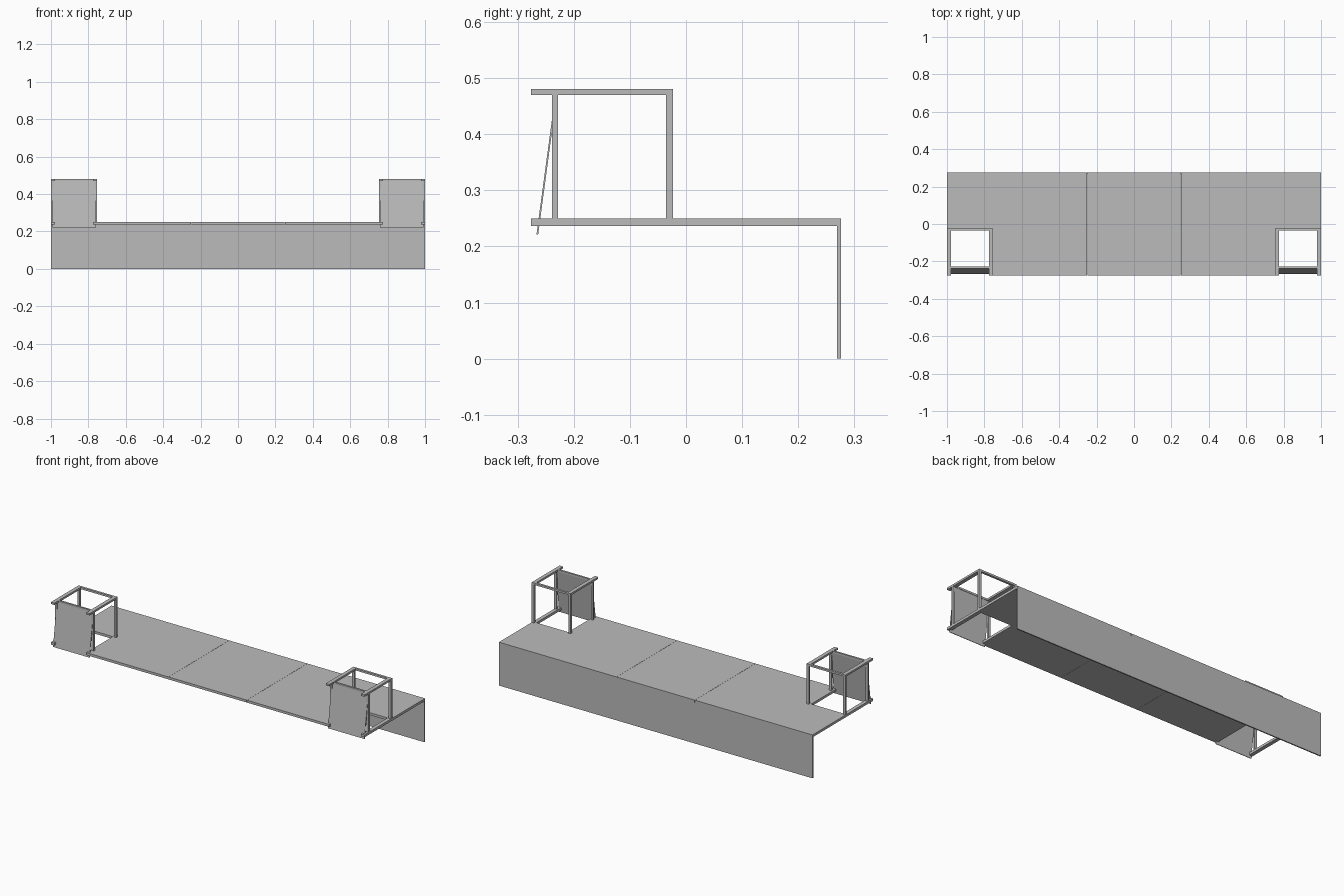
import bpy, bmesh
from mathutils import Matrix

if "Cube" in bpy.data.objects:
    bpy.data.objects.remove(bpy.data.objects["Cube"])

grey = bpy.data.materials.new("plain grey")
grey.use_nodes = True
grey.diffuse_color = (0.5, 0.5, 0.5, 1)
grey.node_tree.nodes["Principled BSDF"].inputs["Base Color"].default_value = (0.5, 0.5, 0.5, 1)


def prism(name, outline, axis, start, end):
    """Extrude an outline: in (x, y) along z, or in (y, z) along x."""
    bm = bmesh.new()
    if axis == "z":
        points = [(a, b, start) for a, b in outline]
        step = (0, 0, end - start)
    else:
        points = [(start, a, b) for a, b in outline]
        step = (end - start, 0, 0)
    face = bm.faces.new([bm.verts.new(p) for p in points])
    moved = bmesh.ops.extrude_face_region(bm, geom=[face], use_keep_orig=True)["geom"]
    bmesh.ops.translate(bm, vec=step, verts=[g for g in moved if isinstance(g, bmesh.types.BMVert)])
    bmesh.ops.recalc_face_normals(bm, faces=bm.faces)
    mesh = bpy.data.meshes.new(name)
    bm.to_mesh(mesh)
    bm.free()
    mesh.materials.append(grey)
    obj = bpy.data.objects.new(name, mesh)
    bpy.context.collection.objects.link(obj)
    return obj


def box(name, x, y, z):
    outline = [(x[0], y[0]), (x[1], y[0]), (x[1], y[1]), (x[0], y[1])]
    return prism(name, outline, "z", *z)


def to_right(obj):
    """Copy a left part across to the right side."""
    copy = obj.copy()
    copy.data = obj.data.copy()
    copy.name = obj.name.replace("left", "right")
    copy.data.transform(Matrix.Scale(-1, 4, (1, 0, 0)))
    copy.data.flip_normals()
    bpy.context.collection.objects.link(copy)


FRONT, BACK = -0.276, 0.276
SEAM = 0.25
OUT, OUT_IN, IN_OUT, IN = 1.0, 0.978, 0.775, 0.753
DECK = (0.236, 0.25)
TOP = (0.47, 0.481)
FRONT_POST = (-0.239, -0.228)
BACK_POST = (-0.036, -0.023)
POST_W = 0.014

# Deck centre and back skirt
box("deck_centre", (-SEAM + 0.001, SEAM - 0.001), (FRONT, BACK), DECK)
box("back_panel", (-OUT, OUT), (0.269, BACK), (0, DECK[0]))

# Deck ends, each notched under its frame
notch = -0.034
end_outline = [(SEAM, FRONT), (IN_OUT, FRONT), (IN_OUT, notch), (OUT_IN, notch),
               (OUT_IN, FRONT), (OUT, FRONT), (OUT, BACK), (SEAM, BACK)]
parts = [prism("left_deck_end", end_outline, "z", *DECK)]

# Side beams and the posts below them
for label, beam_x, post_x in (
    ("outer", (OUT_IN, OUT), (OUT - POST_W, OUT)),
    ("inner", (IN, IN_OUT), (IN, IN + POST_W)),
):
    parts.append(box(f"left_{label}_top_beam", beam_x, (FRONT, BACK_POST[1]), TOP))
    for place, y in (("front", FRONT_POST), ("back", BACK_POST)):
        parts.append(box(f"left_{label}_{place}_post", post_x, y, (DECK[1], TOP[0])))

# Cross bars between the beams
for place, y in (("front", FRONT_POST), ("back", BACK_POST)):
    parts.append(box(f"left_{place}_cross_bar", (IN_OUT, OUT_IN), y, TOP))

# Thin leaning front panel
lean = [(-0.2665, 0.221), (-0.2635, 0.221), (-0.23, TOP[0]), (-0.233, TOP[0])]
parts.append(prism("left_leaning_panel", lean, "x", 0.76, 0.993))

for part in parts:
    to_right(part)
